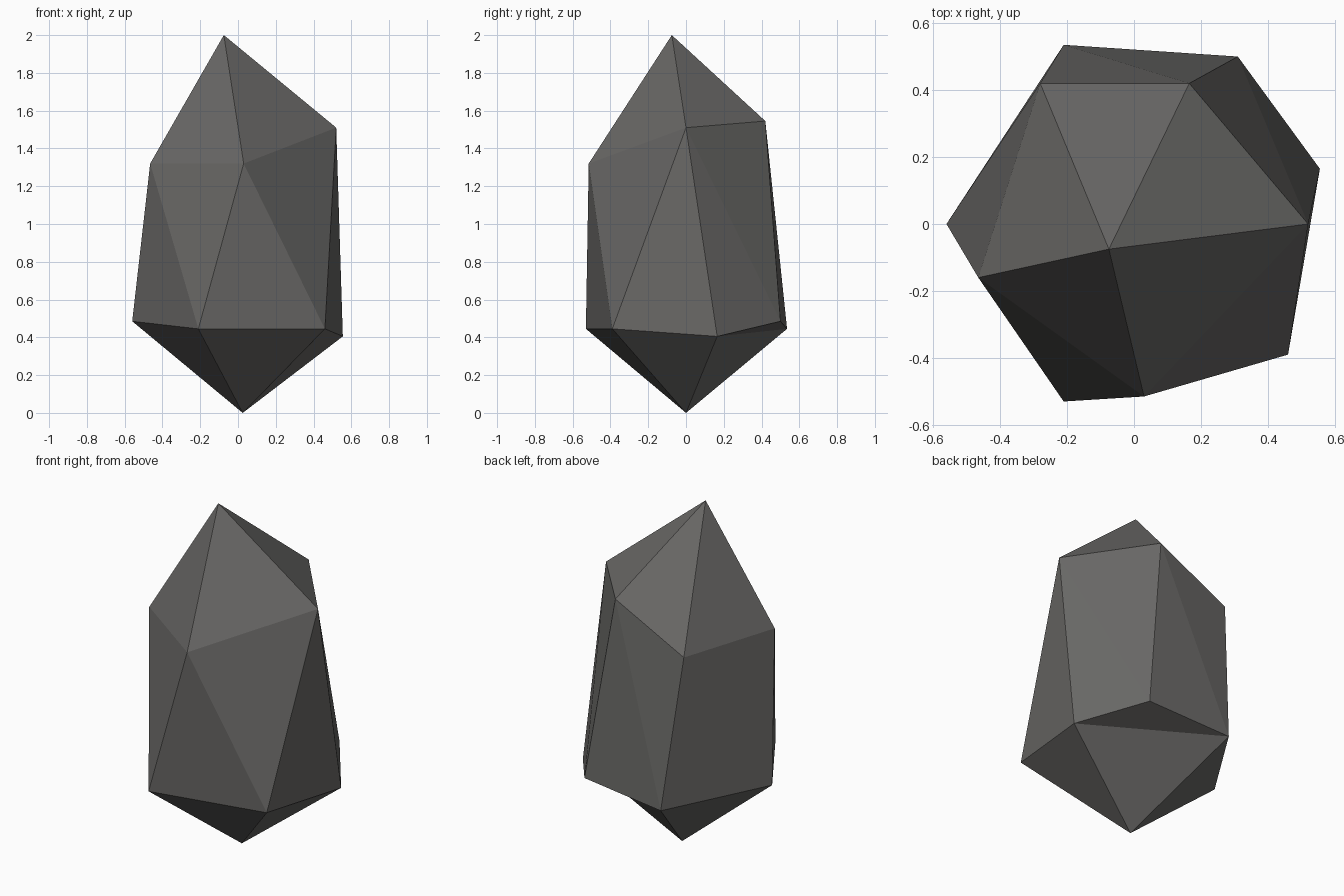
import bpy
import bmesh

if "Cube" in bpy.data.objects:
    bpy.data.objects.remove(bpy.data.objects["Cube"])

# Key points of the faceted rock: two tips, two rings and one outward spur
TOP = (-0.075, -0.075, 2.0)
BOTTOM = (0.025, 0.0, 0.0)
SPUR = (0.31, 0.50, 0.485)
UPPER = [(0.03, -0.515, 1.32), (0.52, 0.0, 1.51), (0.165, 0.42, 1.545),
         (-0.28, 0.42, 1.32), (-0.465, -0.16, 1.32)]
LOWER = [(0.46, -0.39, 0.445), (0.555, 0.165, 0.405), (-0.21, 0.535, 0.445),
         (-0.56, 0.0, 0.485), (-0.21, -0.53, 0.445)]

bm = bmesh.new()
top, bottom, spur = (bm.verts.new(p) for p in (TOP, BOTTOM, SPUR))
upper = [bm.verts.new(p) for p in UPPER]
lower = [bm.verts.new(p) for p in LOWER]

for i in range(5):
    j = (i + 1) % 5
    bm.faces.new((top, upper[i], upper[j]))            # upper point
    bm.faces.new((bottom, lower[j], lower[i]))         # lower point
    bm.faces.new((upper[i], lower[i], upper[j]))       # sides hanging from the upper ring
    if i != 1:
        bm.faces.new((lower[i], lower[j], upper[j]))   # sides standing on the lower ring

# Spur: the remaining side is pulled out into three faces
corner = (lower[1], lower[2], upper[2])
for i in range(3):
    bm.faces.new((corner[i], corner[(i + 1) % 3], spur))

# The long side beside the spur runs from the right corner down to the spur
edge = bm.edges.get((upper[2], lower[1]))
bmesh.ops.rotate_edges(bm, edges=[edge], use_ccw=False)
bmesh.ops.recalc_face_normals(bm, faces=bm.faces)

mesh = bpy.data.meshes.new("rock")
bm.to_mesh(mesh)
bm.free()

# Single stone colour
stone = bpy.data.materials.new("dark grey stone")
stone.diffuse_color = (0.14, 0.137, 0.132, 1.0)
stone.use_nodes = True
stone.node_tree.nodes["Principled BSDF"].inputs["Base Color"].default_value = stone.diffuse_color
mesh.materials.append(stone)

rock = bpy.data.objects.new("rock", mesh)
bpy.context.collection.objects.link(rock)
